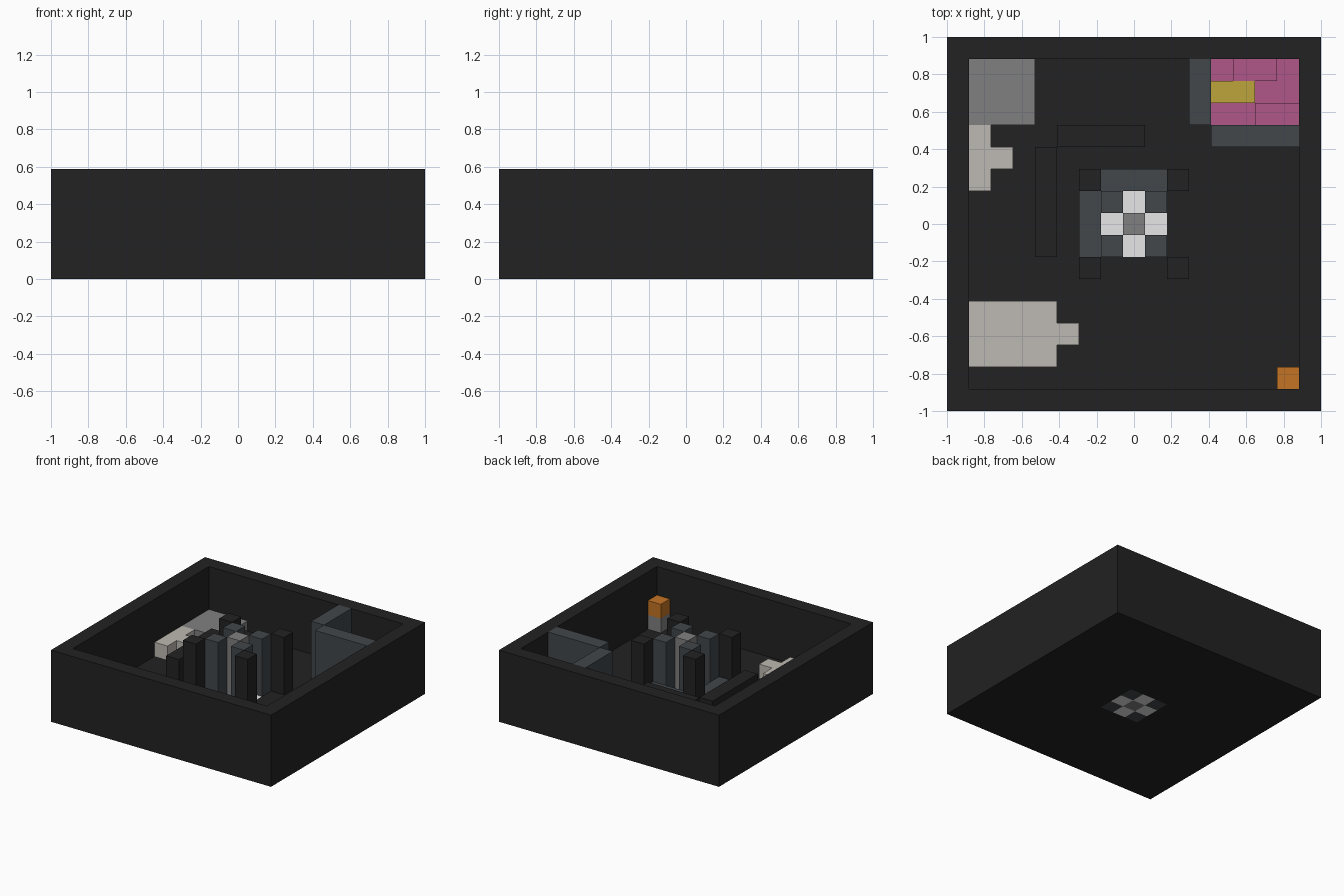
import bpy
import bmesh

U = 2 / 17  # size of one grid cell

old = bpy.data.objects.get("Cube")
if old:
    bpy.data.objects.remove(old, do_unlink=True)


def material(name, r, g, b):
    m = bpy.data.materials.new(name)
    m.use_nodes = True
    m.diffuse_color = (r, g, b, 1)
    m.node_tree.nodes["Principled BSDF"].inputs["Base Color"].default_value = (r, g, b, 1)
    return m


charcoal = material("charcoal", 0.016, 0.016, 0.016)
slate = material("slate", 0.054, 0.063, 0.070)
grey = material("grey", 0.216, 0.216, 0.216)
white = material("white", 1, 1, 1)
beige = material("beige", 0.515, 0.485, 0.445)
pink = material("pink", 0.434, 0.093, 0.246)
yellow = material("yellow", 0.515, 0.376, 0.045)
orange = material("orange", 0.552, 0.174, 0.018)


def blocks(name, mat, *boxes):
    """One object from boxes given as first/last cell in x and y, then bottom/top level."""
    bm = bmesh.new()
    for x0, x1, y0, y1, z0, z1 in boxes:
        cube = bmesh.ops.create_cube(bm, size=1)["verts"]
        bmesh.ops.scale(bm, verts=cube, vec=((x1 - x0 + 1) * U, (y1 - y0 + 1) * U, (z1 - z0) * U))
        bmesh.ops.translate(bm, verts=cube, vec=((x0 + x1) / 2 * U, (y0 + y1) / 2 * U, (z0 + z1) / 2 * U))
    mesh = bpy.data.meshes.new(name)
    bm.to_mesh(mesh)
    bm.free()
    mesh.materials.append(mat)
    ob = bpy.data.objects.new(name, mesh)
    bpy.context.collection.objects.link(ob)
    return ob


# Outer walls
blocks("left_right_walls", charcoal, (-8, -8, -8, 8, 0, 5), (8, 8, -8, 8, 0, 5))
blocks("front_back_walls", charcoal, (-7, 7, -8, -8, 0, 5), (-7, 7, 8, 8, 0, 5))

# Floor around the central core
blocks("floor", charcoal,
       (-7, -2, -7, 7, 0, 1), (2, 7, -7, 7, 0, 1),
       (-1, 1, -7, -2, 0, 1), (-1, 1, 2, 7, 0, 1))

# Central tower: column, cross tiles and pillars
blocks("centre_column", grey, (0, 0, 0, 0, 0, 5))
signs = (-1, 1)
blocks("cross_tiles", white,
       *[(s, s, 0, 0, 0, 1) for s in signs], *[(0, 0, s, s, 0, 1) for s in signs])
for sx in signs:
    for sy in signs:
        blocks("inner_pillar", slate, (sx, sx, sy, sy, 0, 5))
        blocks("outer_pillar", charcoal, (2 * sx, 2 * sx, 2 * sy, 2 * sy, 1, 5))
blocks("tower_steps", slate, (-1, 1, 2, 2, 1, 2), (-2, -2, -1, 1, 1, 2))

# Low partitions beside the tower
blocks("partitions", charcoal, (-3, 0, 4, 4, 1, 3), (-4, -4, -1, 3, 1, 3))

# Low furniture along the right side
blocks("corner_platform", grey, (-7, -5, 5, 7, 1, 2))
blocks("side_bench", beige, (-7, -7, 2, 4, 1, 2), (-6, -6, 3, 3, 1, 2))
blocks("front_bench", beige, (-7, -4, -6, -4, 1, 2), (-3, -3, -5, -5, 1, 2))

# Corner bin with stacked contents
blocks("bin_walls", slate, (3, 3, 5, 7, 1, 5), (4, 7, 4, 4, 1, 5))
blocks("low_bin_blocks", pink,
       (4, 4, 7, 7, 1, 2), (6, 7, 6, 6, 1, 2), (7, 7, 7, 7, 1, 2), (4, 5, 5, 5, 1, 2))
blocks("high_bin_blocks", pink, (5, 6, 7, 7, 1, 3), (6, 7, 5, 5, 1, 3))
blocks("yellow_bin_block", yellow, (4, 5, 6, 6, 1, 3))

# Corner lamp
blocks("lamp_base", grey, (7, 7, -7, -7, 1, 2))
blocks("lamp_top", orange, (7, 7, -7, -7, 2, 3))
